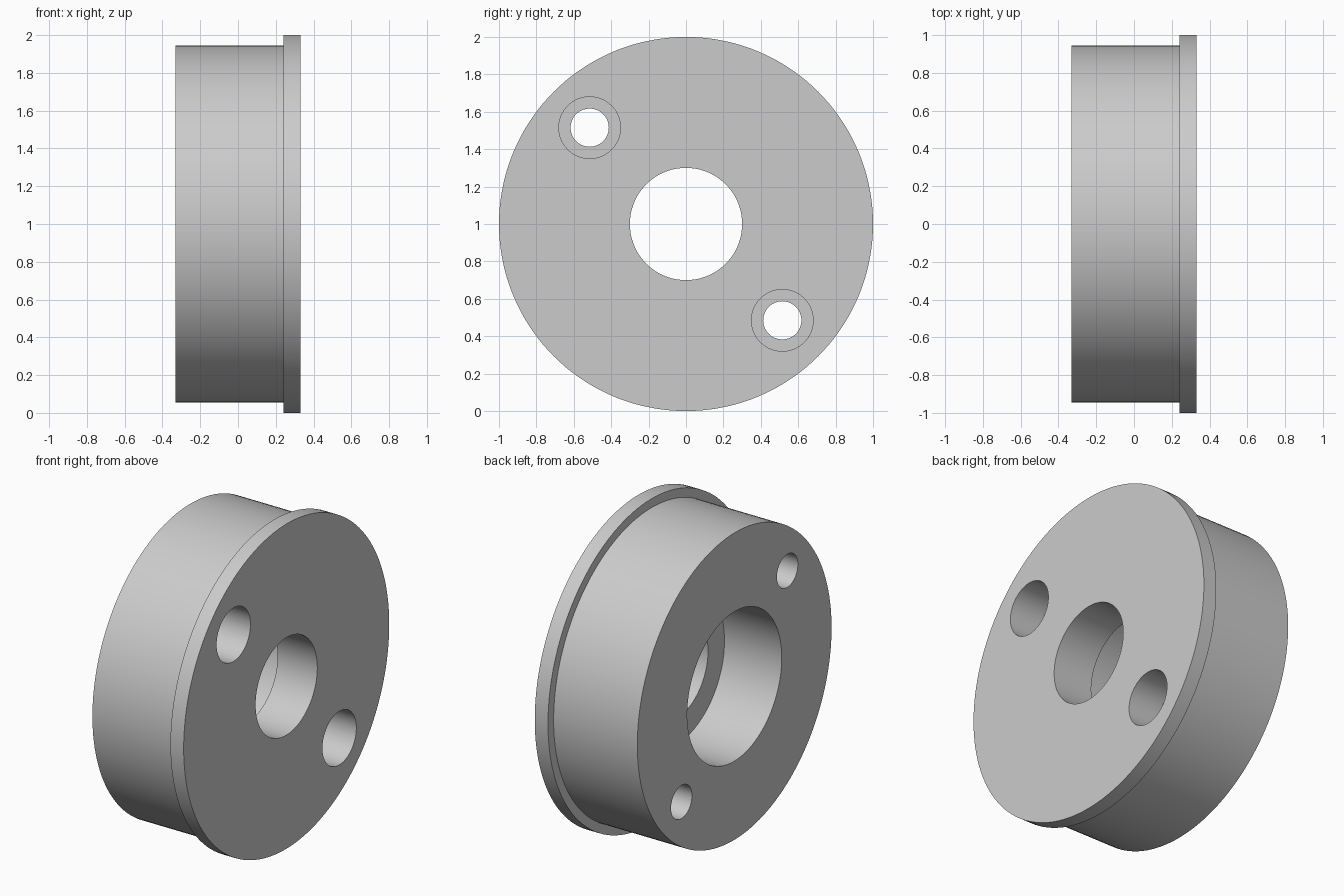
import bpy, bmesh, math
from mathutils import Vector

cube = bpy.data.objects.get("Cube")
if cube:
    bpy.data.objects.remove(cube, do_unlink=True)

# Single grey metal
metal = bpy.data.materials.new("grey_metal")
metal.use_nodes = True
grey = (0.6, 0.6, 0.6, 1)
metal.diffuse_color = grey
metal.node_tree.nodes["Principled BSDF"].inputs["Base Color"].default_value = grey


def revolve(name, profile, y, z, steps):
    """Turn a closed (x, radius) profile about an axis parallel to x."""
    bm = bmesh.new()
    verts = [bm.verts.new((x, 0, r)) for x, r in profile]
    edges = [bm.edges.new((verts[i - 1], verts[i])) for i in range(len(verts))]
    bmesh.ops.spin(bm, geom=verts + edges, cent=(0, 0, 0), axis=(1, 0, 0),
                   angle=math.tau, steps=steps)
    bmesh.ops.remove_doubles(bm, verts=bm.verts, dist=1e-5)
    # Drop leftovers lying on the axis
    loose = [e for e in bm.edges if not e.link_faces]
    bmesh.ops.delete(bm, geom=loose, context='EDGES')
    bmesh.ops.recalc_face_normals(bm, faces=bm.faces)
    bmesh.ops.translate(bm, vec=Vector((0, y, z)), verts=bm.verts)
    mesh = bpy.data.meshes.new(name)
    bm.to_mesh(mesh)
    bm.free()
    mesh.materials.append(metal)
    obj = bpy.data.objects.new(name, mesh)
    bpy.context.collection.objects.link(obj)
    return obj


# Flanged body with stepped central bore
BACK, FRONT, FLANGE, STEP = -0.33, 0.33, 0.24, 0.06
body = revolve("flanged_bushing", [
    (FRONT, 0.30), (FRONT, 1.0), (FLANGE, 1.0), (FLANGE, 0.945),
    (BACK, 0.945), (BACK, 0.46), (STEP, 0.46), (STEP, 0.30)], 0, 1, 144)

bpy.ops.object.select_all(action='DESELECT')
body.select_set(True)
bpy.context.view_layer.objects.active = body

# Two counterbored screw holes on a diagonal
SEAT = FRONT - 0.22
for side in (-1, 1):
    cutter = revolve("screw_hole_cutter", [
        (BACK - 0.1, 0), (BACK - 0.1, 0.102), (SEAT, 0.102),
        (SEAT, 0.165), (FRONT + 0.1, 0.165), (FRONT + 0.1, 0)],
        side * 0.515, 1 - side * 0.515, 64)
    cutter.hide_render = True
    cut = body.modifiers.new("screw_hole", 'BOOLEAN')
    cut.operation = 'DIFFERENCE'
    cut.solver = 'EXACT'
    cut.object = cutter
    bpy.ops.object.modifier_apply(modifier=cut.name)
    bpy.data.objects.remove(cutter, do_unlink=True)

# Smooth round walls, crisp rims
bpy.ops.object.shade_smooth_by_angle(angle=math.radians(30))
